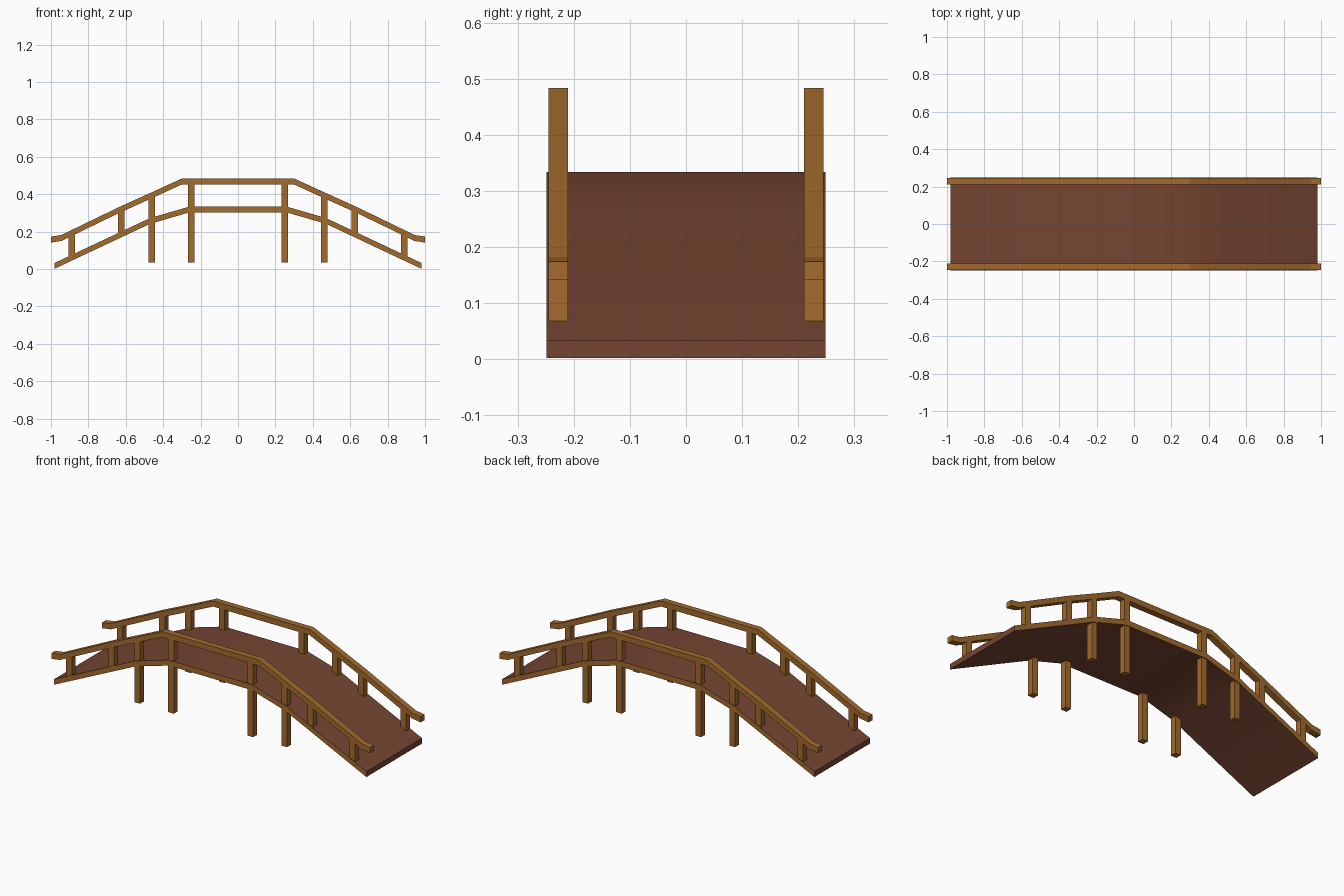
import bpy
import bmesh
from math import radians

cube = bpy.data.objects.get("Cube")
if cube:
    bpy.data.objects.remove(cube, do_unlink=True)


def make_material(name, colour):
    mat = bpy.data.materials.new(name)
    mat.use_nodes = True
    mat.diffuse_color = (*colour, 1)
    mat.node_tree.nodes["Principled BSDF"].inputs["Base Color"].default_value = (*colour, 1)
    return mat


wood = make_material("golden wood", (0.36, 0.145, 0.026))
planks = make_material("dark brown planks", (0.18, 0.06, 0.032))

# Half profiles of the upper surfaces, from the middle outwards: (x, z)
DECK = [(0.26, 0.334), (0.47, 0.273), (0.98, 0.033)]
RAIL = [(0.303, 0.483), (0.46, 0.411), (0.635, 0.332), (0.945, 0.182), (1.0, 0.174)]
DECK_THICK, RAIL_THICK = 0.031, 0.032
RAIL_Y, BEAM = 0.2275, 0.035


def full(half):
    return [(-x, z) for x, z in reversed(half)] + half


def height(half, x):
    """Height of a profile at distance x from the middle."""
    x = abs(x)
    if x <= half[0][0]:
        return half[0][1]
    for (x0, z0), (x1, z1) in zip(half, half[1:]):
        if x <= x1:
            return z0 + (z1 - z0) * (x - x0) / (x1 - x0)
    return half[-1][1]


def beam(name, half, thick, y0, y1, mats):
    """Strip that follows a profile, with a constant vertical thickness."""
    bm = bmesh.new()
    rings = []
    for x, z in full(half):
        rings.append([bm.verts.new(p) for p in (
            (x, y0, z), (x, y1, z), (x, y1, z - thick), (x, y0, z - thick))])
    for a, b in zip(rings, rings[1:]):
        for i in range(4):
            j = (i + 1) % 4
            bm.faces.new((a[i], a[j], b[j], b[i]))
    bm.faces.new(rings[0])
    bm.faces.new(rings[-1])
    bmesh.ops.recalc_face_normals(bm, faces=bm.faces)
    # The long side faces take the last material
    for f in bm.faces:
        if abs(f.normal.y) > 0.9:
            f.material_index = len(mats) - 1
    mesh = bpy.data.meshes.new(name)
    bm.to_mesh(mesh)
    bm.free()
    for m in mats:
        mesh.materials.append(m)
    obj = bpy.data.objects.new(name, mesh)
    bpy.context.collection.objects.link(obj)
    return obj


def post(name, x, y, bottom, top):
    bpy.ops.mesh.primitive_cube_add(size=1, location=(x, y, (bottom + top) / 2))
    obj = bpy.context.object
    obj.name = name
    obj.scale = (BEAM, BEAM, top - bottom)
    obj.data.materials.append(wood)


# Arched deck with golden edges
deck = beam("deck", DECK, DECK_THICK, -0.249, 0.249, [planks, wood])
bpy.ops.object.select_all(action='DESELECT')
deck.select_set(True)
bpy.context.view_layer.objects.active = deck
bpy.ops.object.shade_smooth_by_angle(angle=radians(40))

# Handrails, short posts and long posts that go on below the deck as legs
for side, s in (("left", 1), ("right", -1)):
    name = "back" if s > 0 else "front"
    y = s * RAIL_Y
    beam(name + "_handrail", RAIL, RAIL_THICK, y - BEAM / 2, y + BEAM / 2, [wood])
    for end in (-1, 1):
        for i, x in enumerate((0.249, 0.461, 0.624, 0.889)):
            is_leg = i < 2
            bottom = 0.036 if is_leg else height(DECK, x) - 0.008
            top = height(RAIL, x) - RAIL_THICK / 2
            kind = "_leg_post" if is_leg else "_rail_post"
            post(name + kind, end * x, y, bottom, top)
